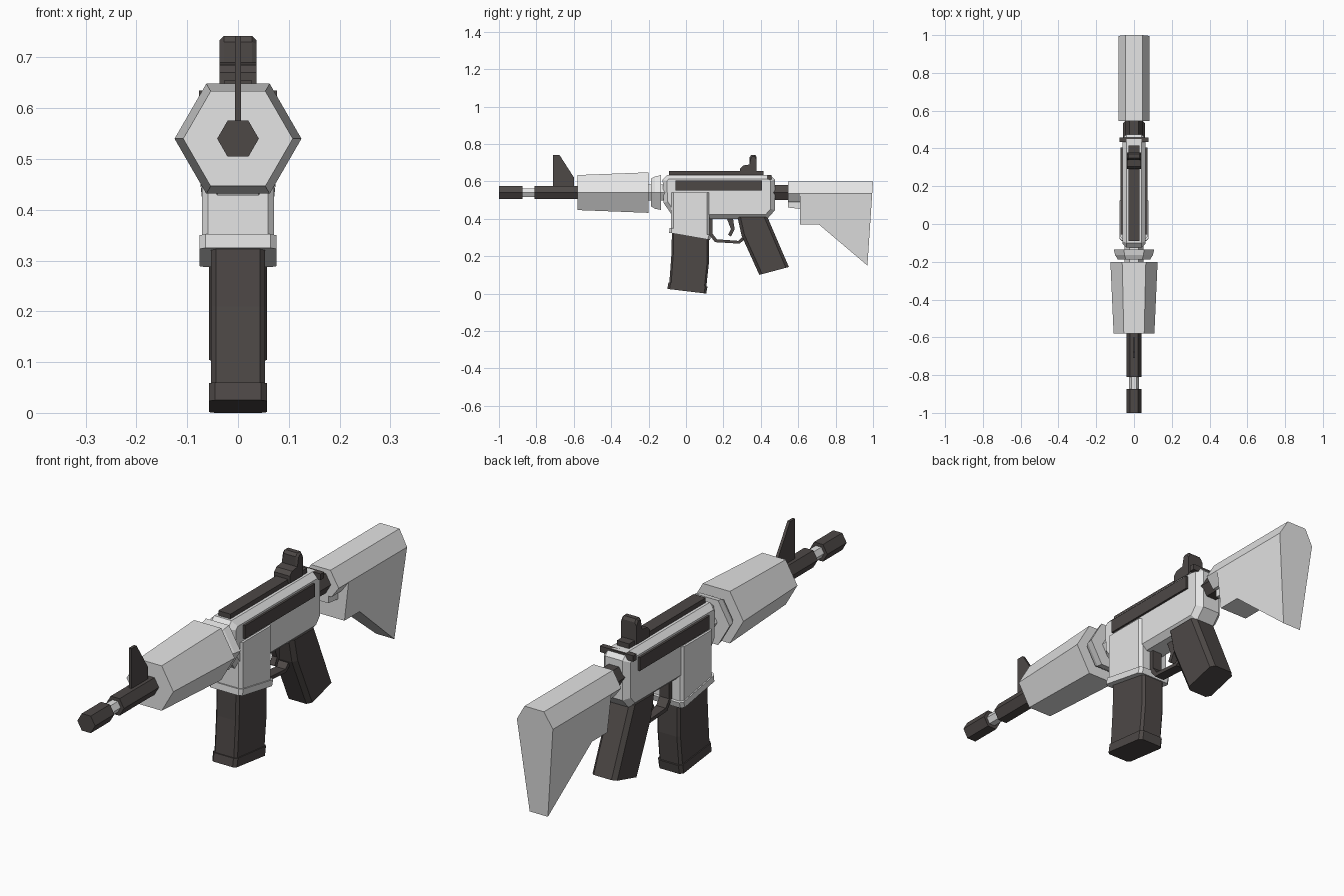
import bpy, bmesh, math

if "Cube" in bpy.data.objects:
    bpy.data.objects.remove(bpy.data.objects["Cube"])


def material(name, rgb):
    m = bpy.data.materials.new(name)
    m.diffuse_color = (*rgb, 1)
    m.use_nodes = True
    m.node_tree.nodes["Principled BSDF"].inputs["Base Color"].default_value = m.diffuse_color
    return m


LIGHT = material("light_grey", (0.78, 0.78, 0.78))
DARK = material("dark_grey", (0.075, 0.065, 0.062))
AXIS_Z = 0.54  # height of the barrel line


def finish(name, bm, mat):
    bmesh.ops.recalc_face_normals(bm, faces=bm.faces)
    me = bpy.data.meshes.new(name)
    bm.to_mesh(me)
    bm.free()
    me.materials.append(mat)
    ob = bpy.data.objects.new(name, me)
    bpy.context.collection.objects.link(ob)
    return ob


def loft(name, rings, mat):
    """Skin closed rings of equal point count and cap both ends."""
    bm = bmesh.new()
    vs = [[bm.verts.new(p) for p in r] for r in rings]
    n = len(vs[0])
    for a, b in zip(vs, vs[1:]):
        for i in range(n):
            j = (i + 1) % n
            bm.faces.new((a[i], a[j], b[j], b[i]))
    bm.faces.new(vs[0])
    bm.faces.new(vs[-1])
    return finish(name, bm, mat)


def hex_tube(name, stations, mat):
    """Six-sided tube along y from (y, radius) stations."""
    rings = [[(r * math.cos(k * math.pi / 3), y, AXIS_Z + r * math.sin(k * math.pi / 3))
              for k in range(6)] for y, r in stations]
    return loft(name, rings, mat)


def prism(name, profile, hw, mat, bevel=0, pick=None, x=0):
    """Side profile of (y, z) extruded across x, with chosen edges chamfered."""
    bm = bmesh.new()
    f = bm.faces.new([bm.verts.new((x - hw, y, z)) for y, z in profile])
    out = bmesh.ops.extrude_face_region(bm, geom=[f])
    for v in out["geom"]:
        if isinstance(v, bmesh.types.BMVert):
            v.co.x += 2 * hw
    bmesh.ops.recalc_face_normals(bm, faces=bm.faces)
    if bevel:
        edges = [e for e in bm.edges if pick is None or
                 pick((e.verts[0].co + e.verts[1].co) / 2,
                      (e.verts[1].co - e.verts[0].co).normalized())]
        bmesh.ops.bevel(bm, geom=edges, offset=bevel, segments=1, affect='EDGES')
    return finish(name, bm, mat)


def rect(y0, y1, z0, z1):
    return [(y0, z0), (y1, z0), (y1, z1), (y0, z1)]


def upright(c, d):
    return abs(d.z) > 0.6


def side_rim(c, d):
    return abs(d.x) < 0.1


# Barrel line
hex_tube("muzzle", [(-1.0, 0.041), (-0.873, 0.041)], DARK)
hex_tube("barrel", [(-0.88, 0.026), (-0.80, 0.026)], LIGHT)
hex_tube("gas_block", [(-0.81, 0.041), (-0.57, 0.041)], DARK)
hex_tube("handguard", [(-0.58, 0.108), (-0.20, 0.125)], LIGHT)
hex_tube("barrel_nut", [(-0.205, 0.05), (-0.11, 0.05)], LIGHT)
hex_tube("collar_ring", [(-0.187, 0.086), (-0.165, 0.1), (-0.135, 0.107)], LIGHT)
hex_tube("buffer_tube", [(0.46, 0.047), (0.63, 0.047)], DARK)

# Front sight blade
prism("front_sight", [(-0.71, 0.56), (-0.60, 0.56), (-0.60, 0.622),
                      (-0.677, 0.742), (-0.71, 0.742)], 0.006, DARK)

# Receiver body
prism("receiver", [(-0.125, 0.61), (-0.10, 0.635), (0.45, 0.635), (0.475, 0.61),
                   (0.475, 0.445), (0.435, 0.40), (0.11, 0.40), (-0.075, 0.42),
                   (-0.12, 0.485)], 0.062, LIGHT, 0.022, side_rim)
for s, side in ((-1, "left"), (1, "right")):
    prism("side_rail_" + side, rect(-0.055, 0.405, 0.55, 0.605), 0.008, DARK, x=s * 0.063)

# Top rail, rear sight and charging handle
prism("top_rail", rect(-0.09, 0.415, 0.625, 0.655), 0.028, DARK)
prism("rear_sight", [(0.29, 0.64), (0.378, 0.64), (0.378, 0.73), (0.37, 0.742),
                     (0.35, 0.742), (0.34, 0.73), (0.34, 0.69), (0.305, 0.685),
                     (0.29, 0.67)], 0.036, DARK, 0.008,
      lambda c, d: side_rim(c, d) and c.z > 0.7)
prism("charging_handle", rect(0.435, 0.458, 0.61, 0.635), 0.077, DARK)

# Magazine well with flared lip
prism("magazine_well", [(-0.08, 0.54), (-0.08, 0.34), (0.125, 0.30), (0.125, 0.54)],
      0.071, LIGHT, 0.012, upright)
prism("magazine_lip", [(-0.088, 0.352), (-0.09, 0.325), (0.128, 0.287), (0.135, 0.312)],
      0.076, LIGHT, 0.012, upright)

# Magazine and floor plate
prism("magazine", [(-0.075, 0.34), (-0.078, 0.21), (-0.09, 0.045), (0.108, 0.03),
                   (0.122, 0.16), (0.122, 0.32)], 0.053, DARK, 0.01, upright)
prism("magazine_base", [(-0.094, 0.06), (-0.10, 0.025), (0.108, 0.0), (0.115, 0.038)],
      0.057, DARK, 0.012, upright)

# Trigger group
prism("trigger_guard", [(0.12, 0.32), (0.155, 0.275), (0.285, 0.267), (0.315, 0.29),
                        (0.305, 0.305), (0.28, 0.282), (0.165, 0.29), (0.142, 0.32),
                        (0.142, 0.41), (0.12, 0.41)], 0.022, DARK)
prism("trigger", [(0.215, 0.41), (0.25, 0.41), (0.26, 0.345), (0.24, 0.305),
                  (0.225, 0.315), (0.24, 0.345)], 0.012, DARK)

# Pistol grip
prism("grip", [(0.275, 0.41), (0.435, 0.41), (0.55, 0.142), (0.392, 0.10), (0.297, 0.31)],
      0.057, DARK, 0.016, upright)


# Stock: six-point sections given as (y top, z top, y bottom, z bottom, bottom half width)
def section(yt, yb, zb, wb, zm=0.535):
    k = (0.6 - zm) / (0.6 - zb)
    ym = yt + (yb - yt) * k
    return [(-0.045, yt, 0.6), (0.045, yt, 0.6), (0.083, ym, zm),
            (wb, yb, zb), (-wb, yb, zb), (-0.083, ym, zm)]


loft("stock_neck", [section(0.545, 0.545, 0.49, 0.05), section(0.62, 0.62, 0.49, 0.05)], LIGHT)
loft("stock", [section(0.61, 0.61, 0.37, 0.064), section(0.71, 0.71, 0.37, 0.064),
               section(1.0, 0.97, 0.15, 0.042)], LIGHT)
prism("stock_latch", [(0.545, 0.525), (0.545, 0.46), (0.62, 0.452), (0.62, 0.525)], 0.035, LIGHT)
